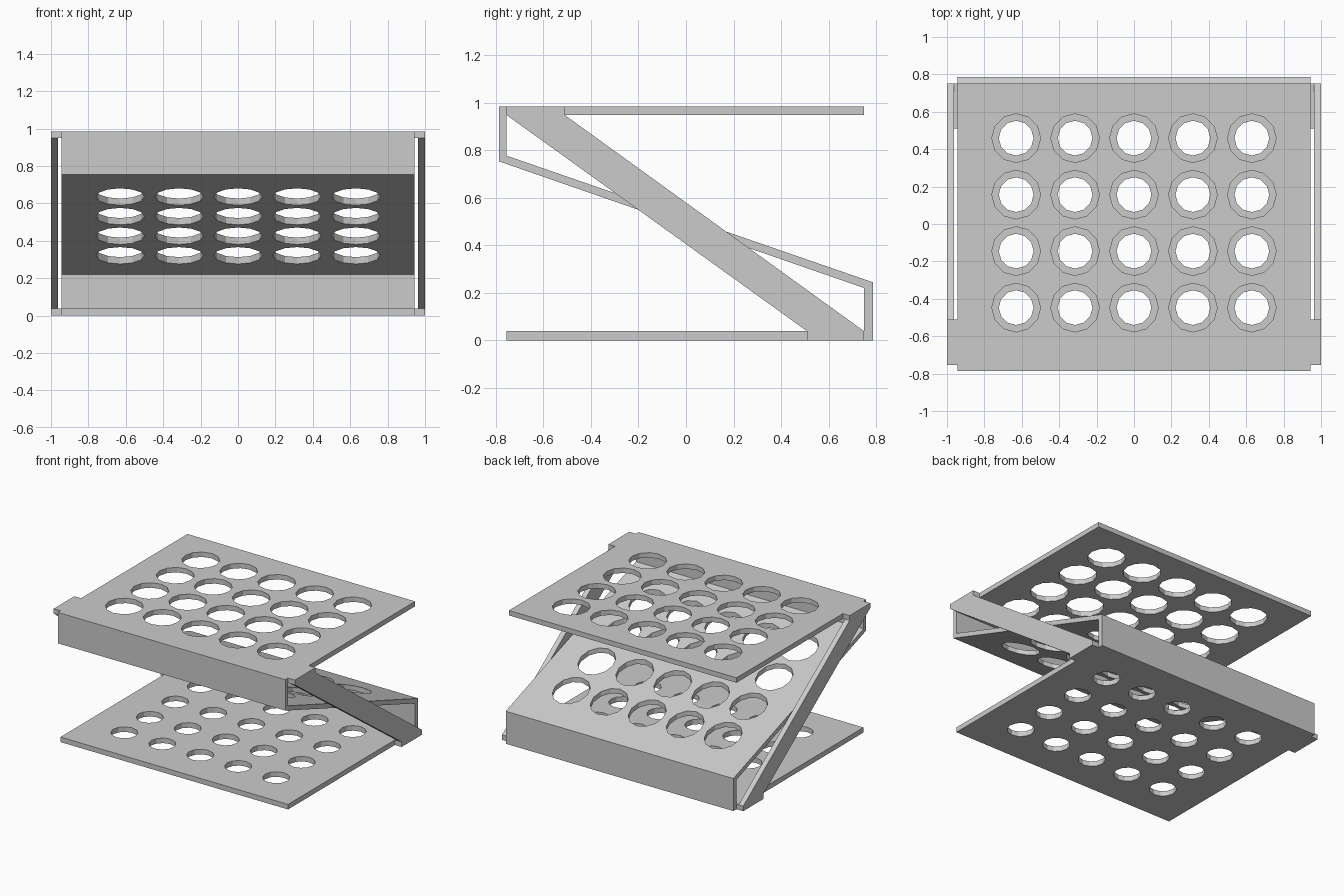
import bpy, bmesh
from mathutils import Matrix

if "Cube" in bpy.data.objects:
    bpy.data.objects.remove(bpy.data.objects["Cube"])

HALF_W = 0.944          # half width of the folded sheet
BRACE_IN = 0.962        # inner face of the side braces


def extrude_profile(name, profile, x0, x1):
    """Extrude a (y, z) outline along x."""
    bm = bmesh.new()
    face = bm.faces.new([bm.verts.new((x0, y, z)) for y, z in profile])
    ext = bmesh.ops.extrude_face_region(bm, geom=[face])
    new = [v for v in ext["geom"] if isinstance(v, bmesh.types.BMVert)]
    bmesh.ops.translate(bm, vec=(x1 - x0, 0, 0), verts=new)
    bmesh.ops.recalc_face_normals(bm, faces=bm.faces)
    return make_object(name, bm)


def make_object(name, bm):
    mesh = bpy.data.meshes.new(name)
    bm.to_mesh(mesh)
    bm.free()
    obj = bpy.data.objects.new(name, mesh)
    bpy.context.collection.objects.link(obj)
    return obj


def cut_holes(target, name, radius, z0, z1):
    """Cut a 5 x 4 grid of vertical twelve-sided holes."""
    bm = bmesh.new()
    for i in range(5):
        for j in range(4):
            pos = ((i - 2) * 0.315, 0.006 + (j - 1.5) * 0.302, (z0 + z1) / 2)
            bmesh.ops.create_cone(bm, cap_ends=True, segments=12, radius1=radius,
                                  radius2=radius, depth=z1 - z0,
                                  matrix=Matrix.Translation(pos))
    cutter = make_object(name, bm)
    cutter.hide_render = True
    mod = target.modifiers.new(name, 'BOOLEAN')
    mod.operation = 'DIFFERENCE'
    mod.solver = 'EXACT'
    mod.object = cutter
    bpy.context.view_layer.objects.active = target
    bpy.ops.object.modifier_apply(modifier=mod.name)
    bpy.data.objects.remove(cutter)


# Z-folded sheet: top shelf, front wall, sloping shelf, back wall, bottom shelf
sheet = extrude_profile("folded_shelf", [
    (0.75, 0.985), (-0.787, 0.985), (-0.787, 0.753), (0.75, 0.22),
    (0.75, 0.038), (-0.755, 0.038), (-0.755, 0), (0.787, 0),
    (0.787, 0.244), (-0.755, 0.777), (-0.755, 0.948), (0.75, 0.948)],
    -HALF_W, HALF_W)

# Large holes in the top and sloping shelves, small ones in the bottom shelf
cut_holes(sheet, "large_holes", 0.13, 0.15, 1.1)
cut_holes(sheet, "small_holes", 0.093, -0.1, 0.12)

# Diagonal side braces and the tabs joining them to the shelves
for side, s in (("left", -1), ("right", 1)):
    extrude_profile(side + "_brace", [
        (-0.755, 0.948), (-0.51, 0.948), (0.75, 0.038), (0.51, 0.038)],
        s * BRACE_IN, s * 1.0)
    extrude_profile(side + "_top_tab", [
        (-0.755, 0.948), (-0.51, 0.948), (-0.51, 0.985), (-0.755, 0.985)],
        s * HALF_W, s * 1.0)
    extrude_profile(side + "_bottom_tab", [
        (0.51, 0), (0.75, 0), (0.75, 0.038), (0.51, 0.038)],
        s * HALF_W, s * 1.0)
